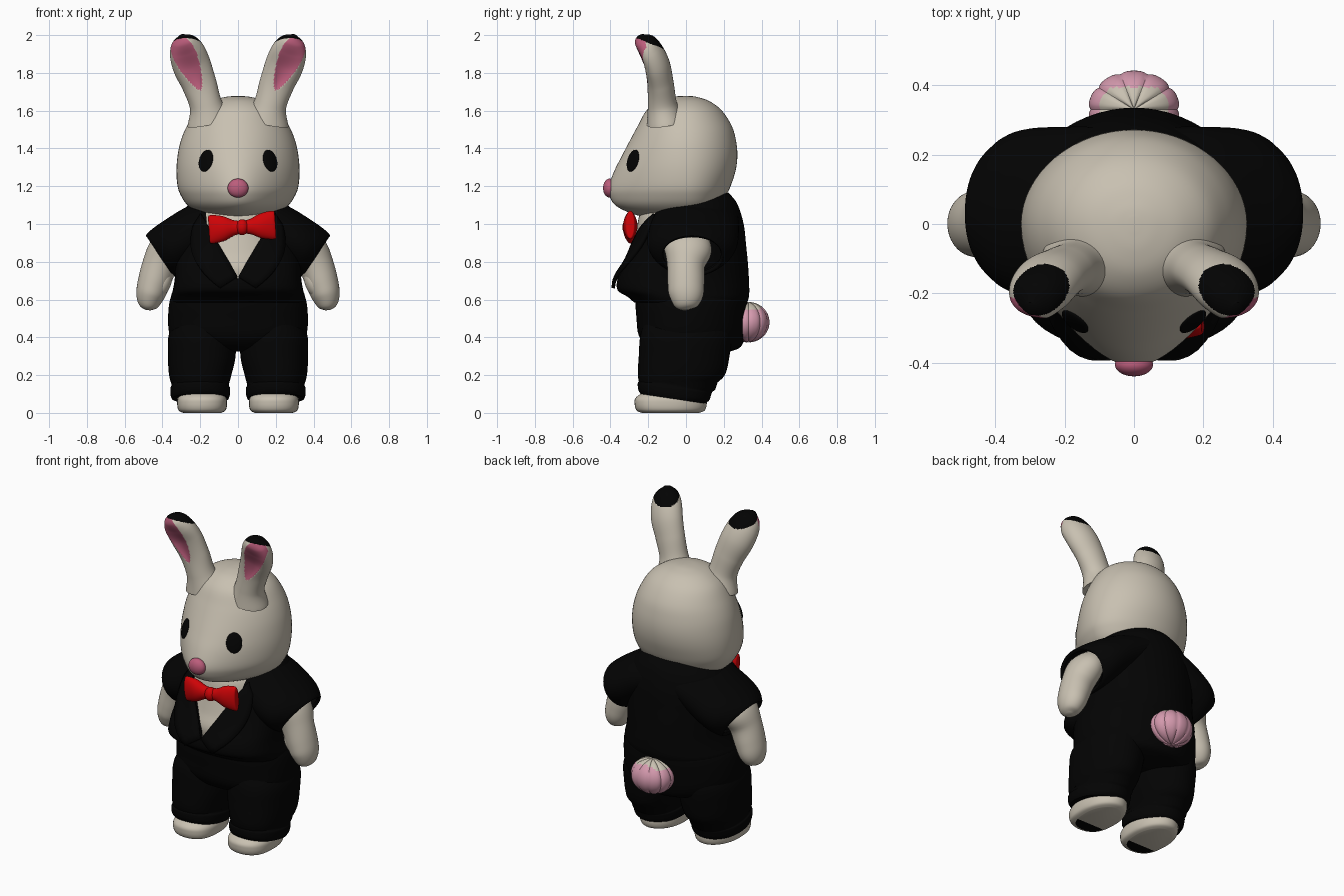
import bpy, bmesh, math
from mathutils import Vector
from mathutils.bvhtree import BVHTree

if "Cube" in bpy.data.objects:
    bpy.data.objects.remove(bpy.data.objects["Cube"])


def material(name, rgb):
    m = bpy.data.materials.new(name)
    m.use_nodes = True
    m.diffuse_color = (*rgb, 1)
    node = m.node_tree.nodes["Principled BSDF"]
    node.inputs["Base Color"].default_value = (*rgb, 1)
    node.inputs["Roughness"].default_value = 0.8
    return m


CREAM = material("cream fur", (0.58, 0.53, 0.44))
BLACK = material("black cloth", (0.001, 0.001, 0.001))
RED = material("red satin", (0.62, 0.001, 0.002))
ROSE = material("rose pink", (0.5, 0.11, 0.2))
PINK = material("pale pink", (0.66, 0.32, 0.42))
made = []


def finish(name, bm, mats):
    me = bpy.data.meshes.new(name)
    bm.to_mesh(me)
    bm.free()
    ob = bpy.data.objects.new(name, me)
    bpy.context.collection.objects.link(ob)
    for m in mats:
        me.materials.append(m)
    made.append(ob)
    return ob


def spline(rows, steps):
    """Catmull-Rom resampling of a table of sections."""
    out = []
    for i in range(len(rows) - 1):
        quad = zip(rows[max(i - 1, 0)], rows[i], rows[i + 1], rows[min(i + 2, len(rows) - 1)])
        quad = list(quad)
        for s in range(steps):
            t = s / steps
            out.append([b + 0.5 * t * (c - a + t * (2 * a - 5 * b + 4 * c - d + t * (3 * (b - c) + d - a)))
                        for a, b, c, d in quad])
    return out + [list(rows[-1])]


def loft(name, rings, mats, along=False, caps=True, seg=48, steps=5, shear=None):
    """Sections are x, y, z, half width, front depth, back depth, front pinch."""
    rows = spline(rings, steps)
    bm = bmesh.new()
    loops = []
    for i, (x, y, z, rx, rf, rb, k) in enumerate(rows):
        u, v = Vector((1, 0, 0)), Vector((0, 1, 0))
        if along:
            t = Vector(rows[min(i + 1, len(rows) - 1)][:3]) - Vector(rows[max(i - 1, 0)][:3])
            t.normalize()
            v = (v - t * v.dot(t)).normalized()
            u = v.cross(t)
        loop = []
        for j in range(seg):
            a = math.tau * j / seg
            c, s = math.cos(a), math.sin(a)
            f = max(0, -s)
            dy = s * (rb if s > 0 else rf)
            p = Vector((x, y, z)) + u * rx * c * (1 - k * f * f) + v * dy
            if shear:
                p.z += shear(z) * dy
            loop.append(bm.verts.new(p))
        loops.append(loop)
    for lo, hi in zip(loops, loops[1:]):
        for j in range(seg):
            n = (j + 1) % seg
            bm.faces.new((lo[j], lo[n], hi[n], hi[j]))
    if caps:
        bm.faces.new(loops[0][::-1])
        bm.faces.new(loops[-1])
    return finish(name, bm, mats)


def ball(name, loc, size, mats, shape=None):
    bm = bmesh.new()
    bmesh.ops.create_uvsphere(bm, u_segments=80, v_segments=32, radius=1)
    for v in bm.verts:
        f = shape(v.co) if shape else 1
        v.co = Vector([c * s * f for c, s in zip(v.co, size)])
    ob = finish(name, bm, mats)
    ob.location = loc
    return ob


def paint(ob, index, rule):
    for p in ob.data.polygons:
        if rule(p.center, p.normal):
            p.material_index = index


def cut(ob, planes, doomed=None):
    bm = bmesh.new()
    bm.from_mesh(ob.data)
    for co, no in planes:
        bmesh.ops.bisect_plane(bm, geom=bm.verts[:] + bm.edges[:] + bm.faces[:], plane_co=co, plane_no=no)
    if doomed:
        bmesh.ops.delete(bm, geom=[f for f in bm.faces if doomed(f.calc_center_median())], context="FACES")
    bm.to_mesh(ob.data)
    bm.free()


def solidify(ob, thickness, offset=-1):
    mod = ob.modifiers.new("cloth", "SOLIDIFY")
    mod.thickness, mod.offset = thickness, offset


def surface(ob):
    return BVHTree.FromPolygons([v.co for v in ob.data.vertices], [p.vertices[:] for p in ob.data.polygons])


def stack(rows):
    return [(0, 0, *r) for r in rows]


SIDES = (("left", 1), ("right", -1))

# Head with full cheeks and a tapering muzzle
head = loft("head", stack([
    (1.03, .12, .2, .1, .1), (1.06, .21, .3, .15, .2), (1.1, .268, .375, .185, .27),
    (1.15, .302, .405, .213, .31), (1.2, .32, .408, .236, .31), (1.28, .326, .38, .262, .25),
    (1.36, .32, .34, .272, .18), (1.44, .303, .298, .265, .12), (1.52, .27, .255, .242, .05),
    (1.6, .218, .21, .19, 0), (1.65, .145, .148, .125, 0), (1.672, .07, .08, .06, 0),
    (1.678, .015, .02, .02, 0)]), [CREAM], seg=64)
head_skin = surface(head)
ball("nose", (0, -.405, 1.19), (.055, .034, .05), [ROSE])


def ear_spot(p):
    """Almond hollow inside the ear, narrow at the bottom: below one means inside."""
    dx, dz = abs(p.x) - .262, p.z - 1.85
    length, across = .42 * dx + .91 * dz, .91 * dx - .42 * dz
    return (length / .155) ** 2 + (across / max(.02, .058 + .16 * length)) ** 2


for side, s in SIDES:
    # Eye set on the head surface
    hit, normal, _, _ = head_skin.ray_cast(Vector((.17 * s, -1, 1.335)), Vector((0, 1, 0)))
    eye = ball(side + "_eye", hit, (.046, .06, .012), [BLACK])
    eye.rotation_euler = normal.to_track_quat("Z", "Y").to_euler()

    # Ear with hollow and dark tip
    ear = loft(side + "_ear", [
        (.15 * s, -.11, 1.54, .12, .1, .1, 0), (.17 * s, -.125, 1.63, .087, .078, .078, 0),
        (.205 * s, -.14, 1.74, .092, .066, .075, 0), (.245 * s, -.165, 1.84, .101, .065, .08, 0),
        (.272 * s, -.2, 1.92, .092, .066, .074, 0), (.289 * s, -.23, 1.97, .062, .055, .055, 0),
        (.298 * s, -.243, 1.997, .015, .018, .018, 0)],
        [CREAM, ROSE, BLACK], along=True, seg=96, steps=14)
    paint(ear, 1, lambda c, n: ear_spot(c) < 1 and n.y < -.1)
    paint(ear, 2, lambda c, n: c.z + .4 * (c.y + .24) > 1.975)
    for i in {i for p in ear.data.polygons if p.material_index == 1 for i in p.vertices}:
        v = ear.data.vertices[i]
        v.co.y += .022 * max(0, 1 - ear_spot(v.co))

    # Arm and thumb
    loft(side + "_arm", [
        (.33 * s, .01, .92, .08, .11, .11, 0), (.38 * s, .01, .86, .095, .125, .125, 0),
        (.415 * s, 0, .78, .092, .1, .1, 0), (.445 * s, 0, .69, .086, .097, .097, 0),
        (.465 * s, 0, .62, .075, .09, .09, 0), (.475 * s, -.005, .565, .05, .06, .06, 0),
        (.478 * s, -.005, .545, .015, .02, .02, 0)], [CREAM], along=True)
    thumb = ball(side + "_thumb", (.4 * s, -.025, .69), (.046, .055, .085), [CREAM])
    thumb.rotation_euler.y = -.35 * s

    # Open flared sleeve
    sleeve = loft(side + "_sleeve", [
        (.1 * s, .03, 1.02, .12, .22, .25, 0), (.2 * s, .03, .97, .14, .225, .25, 0),
        (.3 * s, .03, .907, .143, .235, .245, 0), (.36 * s, .03, .866, .143, .22, .225, 0),
        (.4 * s, .03, .84, .138, .185, .19, 0), (.415 * s, .03, .83, .13, .16, .165, 0)],
        [BLACK], along=True, caps=False)
    solidify(sleeve, .02)

    # Trouser leg with turned-up cuff
    loft(side + "_trouser_leg", [
        (.2 * s, -.07, .075, .15, .17, .17, -.2), (.2 * s, -.065, .095, .157, .188, .188, -.2),
        (.2 * s, -.06, .13, .158, .195, .195, -.2), (.2 * s, -.05, .145, .151, .195, .195, -.2),
        (.2 * s, -.025, .2, .165, .23, .23, -.2), (.192 * s, -.01, .3, .179, .24, .24, -.2),
        (.19 * s, 0, .42, .175, .24, .24, -.2), (.18 * s, 0, .52, .13, .2, .2, 0)],
        [BLACK], shear=lambda z: -.15 if z < .16 else 0)

    # Foot with dark toe pad underneath
    foot = loft(side + "_foot", [
        (.19 * s, -.08, 0, .1, .155, .15, -.35), (.19 * s, -.08, .014, .125, .182, .18, -.35),
        (.19 * s, -.08, .05, .132, .192, .19, -.35), (.19 * s, -.08, .085, .126, .182, .18, -.3),
        (.19 * s, -.07, .13, .09, .12, .13, -.2)], [CREAM, BLACK])
    cut(foot, [((0, -.16, 0), (0, 1, 0))])
    paint(foot, 1, lambda c, n: c.y < -.16 and n.z < -.95)

# Trouser seat
loft("trouser_seat", stack([
    (.325, .2, .12, .235, 0), (.35, .31, .2, .29, 0), (.41, .36, .25, .312, -.2),
    (.5, .37, .262, .32, -.2), (.6, .36, .267, .325, -.2), (.66, .33, .25, .3, 0)]), [BLACK])

# Shirt under the jacket
loft("shirt", stack([
    (.62, .28, .28, .25, -.2), (.75, .28, .318, .25, -.2), (.85, .28, .29, .25, -.1),
    (.95, .27, .265, .24, 0), (1.05, .235, .245, .22, 0), (1.1, .2, .2, .17, 0)]), [CREAM])

# Jacket, cut open in a V at the chest
jacket = loft("jacket", stack([
    (.585, .352, .275, .325, -.3), (.615, .355, .31, .333, -.4), (.65, .345, .362, .335, -.5),
    (.71, .335, .362, .333, -.5), (.78, .335, .33, .328, -.4), (.86, .34, .303, .318, -.2),
    (.95, .335, .285, .305, 0), (1.04, .305, .262, .272, 0), (1.11, .25, .22, .225, 0)]),
    [BLACK], caps=False, seg=64, steps=6, shear=lambda z: .25 * min(1, max(0, (z - .75) / .3)))
jacket_skin = surface(jacket)
V_LOW, SLOPE = .71, 1.75
cut(jacket, [((0, 0, V_LOW), (SLOPE, 0, -1)), ((0, 0, V_LOW), (-SLOPE, 0, -1))],
    lambda c: c.y < 0 and c.z > V_LOW + SLOPE * abs(c.x))
solidify(jacket, .02)

# Lapels laid over the jacket front, lifting at their outer points
for side, s in SIDES:
    bm = bmesh.new()
    grid = []
    for i in range(13):
        t = i / 12
        flare = math.sin(math.pi * min(1, .2 + .75 * t))
        width = .02 + .12 * flare
        row = []
        for j in range(5):
            x = (.004 + .19 * t + width * j / 4) * s
            z = V_LOW + .01 + .19 * t * SLOPE - .06 * j / 4
            hit = jacket_skin.ray_cast(Vector((x, -1, z)), Vector((0, 1, 0)))[0]
            hit = hit or jacket_skin.find_nearest(Vector((x, -.2, z)))[0]
            row.append(bm.verts.new(hit + Vector((0, -.008 - .03 * flare * j / 4, 0))))
        grid.append(row)
    for lo, hi in zip(grid, grid[1:]):
        for j in range(4):
            quad = (lo[j], lo[j + 1], hi[j + 1], hi[j])
            bm.faces.new(quad if s > 0 else quad[::-1])
    solidify(finish(side + "_lapel", bm, [BLACK]), .018, 0)

# Bow tie
half = [(.177, .055, .012), (.168, .075, .026), (.1, .066, .038), (.035, .038, .03)]
wings = [(-x, 0, 0, h, d, d, 0) for x, h, d in half] + [(x, 0, 0, h, d, d, 0) for x, h, d in half[::-1]]
bow = loft("bow_tie", wings, [RED], along=True)
ball("bow_knot", (.022, -.303, .983), (.034, .034, .042), [RED])
bow.location = (.022, -.295, .983)
bow.rotation_euler.y = -.07

# Ribbed tail with a pale top
tail = ball("tail", (0, .33, .48), (.132, .112, .107), [PINK, CREAM],
            lambda c: 1 - .05 * (1 - abs(math.sin(5 * math.atan2(c.y, c.x)))) ** 2)
paint(tail, 1, lambda c, n: c.z > .065 and c.y < .065 and abs(c.x) < .1)

# Smooth shading with sharp creases kept
bpy.ops.object.select_all(action="DESELECT")
for ob in made:
    ob.select_set(True)
bpy.context.view_layer.objects.active = made[0]
bpy.ops.object.shade_smooth_by_angle(angle=math.radians(40))
